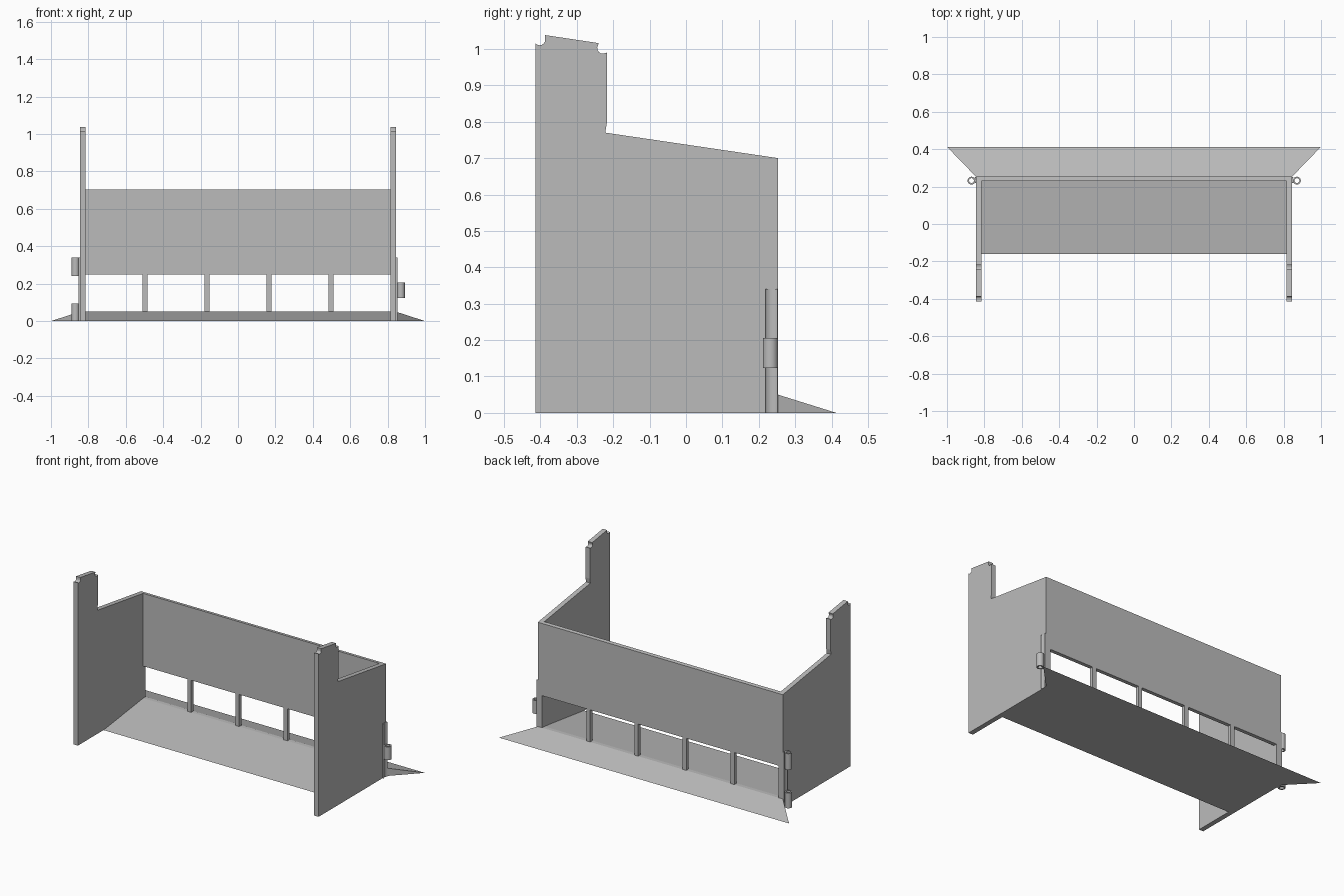
import bpy, math
from mathutils import Vector

cube = bpy.data.objects.get("Cube")
if cube:
    bpy.data.objects.remove(cube, do_unlink=True)

grey = bpy.data.materials.new("plain grey")
grey.use_nodes = True
colour = (0.5, 0.5, 0.5, 1)
grey.diffuse_color = colour
grey.node_tree.nodes["Principled BSDF"].inputs["Base Color"].default_value = colour


def loft(name, start, end):
    """Solid between two matching closed outlines."""
    n = len(start)
    faces = [list(range(n))[::-1], list(range(n, 2 * n))]
    faces += [[i, (i + 1) % n, n + (i + 1) % n, n + i] for i in range(n)]
    mesh = bpy.data.meshes.new(name)
    mesh.from_pydata(start + end, [], faces)
    mesh.materials.append(grey)
    obj = bpy.data.objects.new(name, mesh)
    bpy.context.collection.objects.link(obj)
    bpy.context.view_layer.objects.active = obj
    bpy.ops.object.select_all(action='DESELECT')
    obj.select_set(True)
    bpy.ops.object.mode_set(mode='EDIT')
    bpy.ops.mesh.select_all(action='SELECT')
    bpy.ops.mesh.normals_make_consistent(inside=False)
    bpy.ops.object.mode_set(mode='OBJECT')
    return obj


def along_x(name, outline, x0, x1):
    return loft(name, [(x0, y, z) for y, z in outline], [(x1, y, z) for y, z in outline])


def along_z(name, outline, z0, z1):
    return loft(name, [(x, y, z0) for x, y in outline], [(x, y, z1) for x, y in outline])


def arc(cx, cy, r, a0, a1, n):
    angles = [math.radians(a0 + (a1 - a0) * i / n) for i in range(n + 1)]
    return [(cx + r * math.cos(a), cy + r * math.sin(a)) for a in angles]


INNER, OUTER = 0.815, 0.845
FRONT, WALL_IN, WALL_OUT, TIP = -0.413, 0.23, 0.253, 0.413

# side walls with tall front posts and rounded corner notches
side = [(FRONT, 0), (FRONT, 1.015)]
side += arc(-0.402, 1.025, 0.015, 220, 365, 6)
side += [(-0.387, 1.038), (-0.24, 1.016)]
side += arc(-0.229, 1.002, 0.015, 150, 300, 6)
side += [(-0.217, 0.99), (-0.217, 0.8), (-0.222, 0.77), (WALL_OUT, 0.70), (WALL_OUT, 0)]
along_x("right_wall", side, -OUTER, -INNER)
along_x("left_wall", side, INNER, OUTER)

# upper back panel with sloping top edge
along_x("back_panel", [(WALL_IN, 0.25), (WALL_OUT, 0.25), (WALL_OUT, 0.70), (WALL_IN, 0.703)],
        -INNER, INNER)

# dividers across the opening
for x in (-0.497, -0.166, 0.166, 0.497):
    bar = [(x - 0.013, WALL_IN), (x + 0.013, WALL_IN), (x + 0.013, WALL_OUT), (x - 0.013, WALL_OUT)]
    along_z("opening_divider", bar, 0.045, 0.255)

# inner ramp and flared outer ramp
along_x("inner_ramp", [(-0.16, 0), (WALL_IN, 0.05), (WALL_OUT, 0.05), (WALL_OUT, 0)], -INNER, INNER)
loft("outer_ramp",
     [(-OUTER, WALL_OUT, 0), (-OUTER, WALL_OUT, 0.05), (-1, TIP, 0)],
     [(OUTER, WALL_OUT, 0), (OUTER, WALL_OUT, 0.05), (1, TIP, 0)])


# hollow hinge knuckles and their curved seats
def knuckle(name, x, z0, z1):
    y, n = 0.232, 24
    outer, inner = arc(x, y, 0.021, 0, 360, n)[:-1], arc(x, y, 0.013, 0, 360, n)[:-1]
    verts = [(a, b, z) for ring, z in ((outer, z0), (outer, z1), (inner, z1), (inner, z0)) for a, b in ring]
    faces = [[k * n + i, k * n + (i + 1) % n, (k + 1) % 4 * n + (i + 1) % n, (k + 1) % 4 * n + i]
             for k in range(4) for i in range(n)]
    mesh = bpy.data.meshes.new(name)
    mesh.from_pydata(verts, [], faces)
    mesh.materials.append(grey)
    obj = bpy.data.objects.new(name, mesh)
    bpy.context.collection.objects.link(obj)
    bpy.ops.object.select_all(action='DESELECT')
    obj.select_set(True)
    bpy.context.view_layer.objects.active = obj
    bpy.ops.object.shade_smooth_by_angle(angle=math.radians(40))


knuckle("right_lower_knuckle", -0.869, 0, 0.095)
knuckle("right_upper_knuckle", -0.869, 0.24, 0.34)
knuckle("left_knuckle", 0.871, 0.123, 0.206)

for name, s in (("right_hinge_seat", -1), ("left_hinge_seat", 1)):
    hollow = arc(0.872, 0.235, 0.025, 222, 138, 8)
    seat = [(OUTER - 0.005, hollow[0][1])] + hollow + [(OUTER - 0.005, hollow[-1][1])]
    along_z(name, [(s * x, y) for x, y in seat], 0, 0.34)
